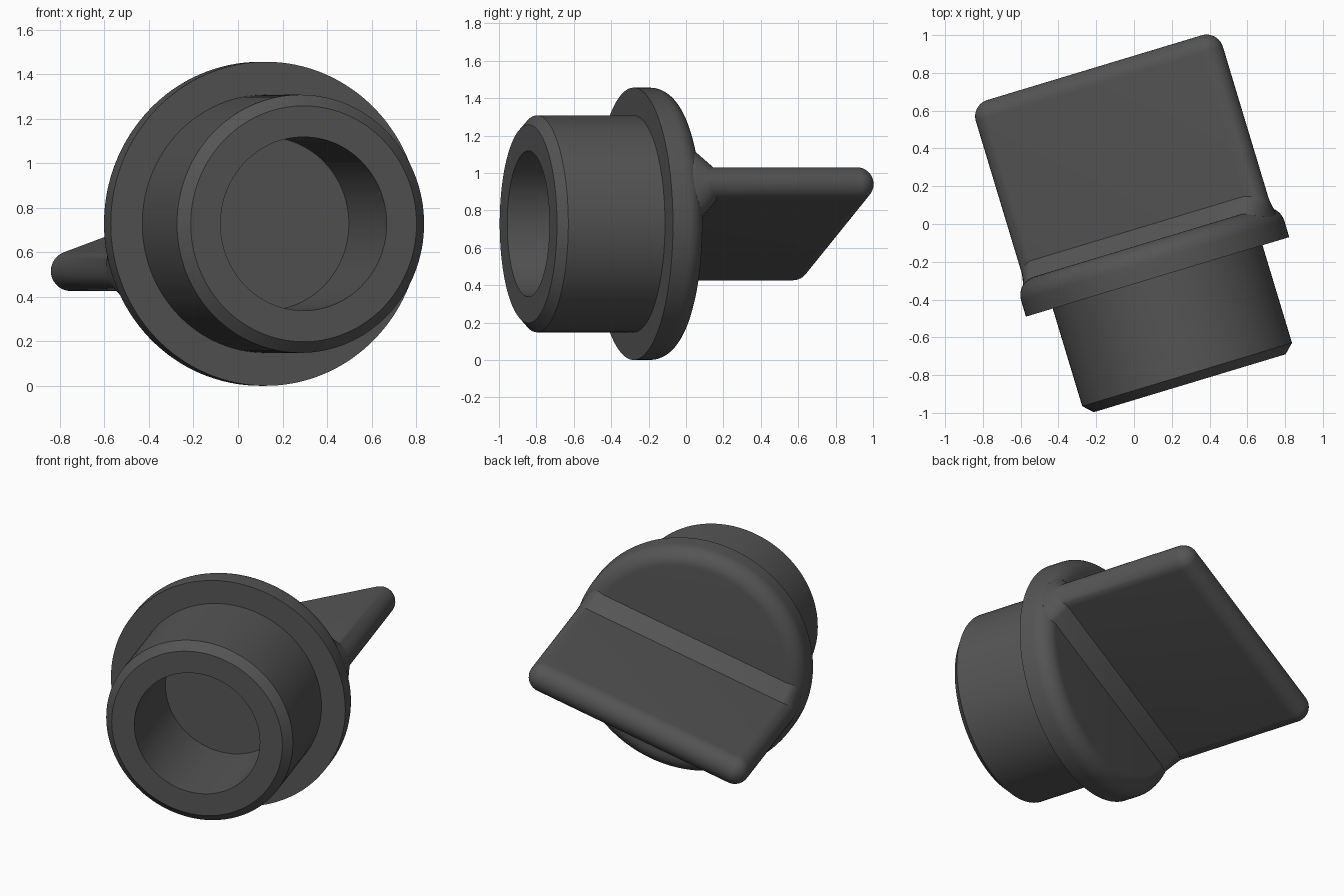
import bpy, bmesh
from math import sin, cos, pi, radians, sqrt, hypot
from mathutils import Matrix

if "Cube" in bpy.data.objects:
    bpy.data.objects.remove(bpy.data.objects["Cube"])

YAW, TILT = radians(16.8), radians(19.7)
R, TOP, ROUND = 0.728, 0.19, 0.1        # flange radius, thickness, edge rounding

# local z runs along the plug axis, local x across it, origin at the flange underside
place = Matrix(((cos(YAW), 0, -sin(YAW), 0.125),
                (sin(YAW), 0, cos(YAW), -0.28),
                (0, -1, 0, R),
                (0, 0, 0, 1)))

dark = bpy.data.materials.new("dark_grey")
dark.diffuse_color = (0.09, 0.09, 0.09, 1)
dark.use_nodes = True
dark.node_tree.nodes["Principled BSDF"].inputs["Base Color"].default_value = dark.diffuse_color


def finish(name, bm):
    bmesh.ops.remove_doubles(bm, verts=bm.verts, dist=1e-5)
    bm.transform(place)
    bmesh.ops.recalc_face_normals(bm, faces=bm.faces)
    mesh = bpy.data.meshes.new(name)
    bm.to_mesh(mesh)
    bm.free()
    mesh.materials.append(dark)
    obj = bpy.data.objects.new(name, mesh)
    bpy.context.collection.objects.link(obj)
    bpy.ops.object.select_all(action='DESELECT')
    obj.select_set(True)
    bpy.context.view_layer.objects.active = obj
    bpy.ops.object.shade_smooth_by_angle(angle=radians(30))


# hollow plug with chamfered rim and round-edged flange, as one lathed profile
profile = [(0, 0), (0.39, 0), (0.39, -0.588), (0.53, -0.588), (0.58, -0.54),
           (0.58, 0), (R, 0)]
for i in range(11):
    a = i * pi / 20
    profile.append((R - ROUND + ROUND * cos(a), TOP - ROUND + ROUND * sin(a)))
profile.append((0, TOP))
bm = bmesh.new()
verts = [bm.verts.new((r, 0, z)) for r, z in profile]
edges = [bm.edges.new(p) for p in zip(verts, verts[1:])]
bmesh.ops.spin(bm, geom=verts + edges, cent=(0, 0, 0), axis=(0, 0, 1),
               angle=2 * pi, steps=128)
finish("plug_body", bm)

# grip blade: capsule sections with a flared root and a rounded tip
HALF, T, TIP, FLARE = 0.63, 0.09, 1.067, 0.09


def flange_height(r):
    d = min(max(r - (R - ROUND), 0), ROUND)
    return TOP - ROUND + sqrt(ROUND ** 2 - d ** 2)


def section(bm, height, end, thick):
    ring = []
    for side in (1, -1):
        for i in range(17):
            a = -pi / 2 + i * pi / 16
            w = side * (HALF + end * cos(a))
            n = side * thick * sin(a)
            foot = hypot(w, side * (T + FLARE) * sin(a))
            z = height(foot) if callable(height) else height
            ring.append(bm.verts.new((w * cos(TILT) + n * sin(TILT),
                                      -w * sin(TILT) + n * cos(TILT), z)))
    return ring


bm = bmesh.new()
rings = [section(bm, 0.05, T, T)]
for i in range(9):
    a = i * pi / 16
    rings.append(section(bm, lambda r, a=a: flange_height(r) + FLARE * sin(a),
                         T, T + FLARE * (1 - sin(a)) if i < 8 else T))
for i in range(11):
    a = i * pi / 20
    rings.append(section(bm, TIP + T * sin(a), T * cos(a), T * cos(a)))
for lower, upper in zip(rings, rings[1:]):
    for i in range(len(lower)):
        j = (i + 1) % len(lower)
        bm.faces.new((lower[i], lower[j], upper[j], upper[i]))
bm.faces.new(rings[0])
finish("grip_blade", bm)
